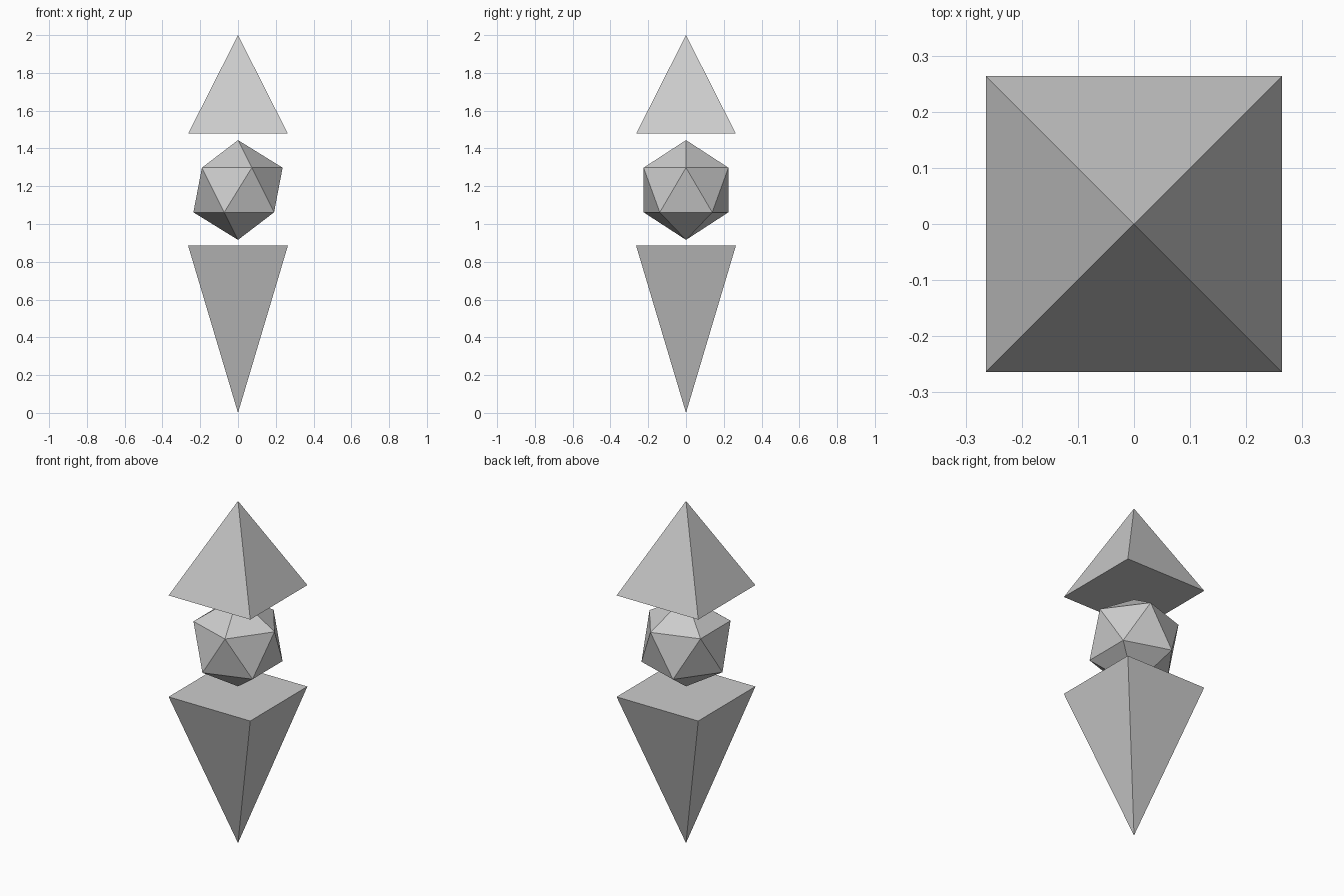
import bpy
from math import pi, sqrt

if "Cube" in bpy.data.objects:
    bpy.data.objects.remove(bpy.data.objects["Cube"])

HALF = 0.264  # half width of both pyramids


def pyramid(name, z_base, z_tip):
    """Closed square pyramid with sides parallel to x and y."""
    height = abs(z_tip - z_base)
    up = z_tip > z_base
    bpy.ops.mesh.primitive_cone_add(
        vertices=4,
        radius1=HALF * sqrt(2) if up else 0,
        radius2=0 if up else HALF * sqrt(2),
        depth=height,
        location=(0, 0, (z_base + z_tip) / 2),
        rotation=(0, 0, pi / 4))
    bpy.context.object.name = name


# Upper pyramid, pointing up
pyramid("upper_pyramid", 1.478, 2.0)

# Long lower pyramid, pointing down
pyramid("lower_pyramid", 0.885, 0.0)

# Floating icosahedron core between them
bpy.ops.mesh.primitive_ico_sphere_add(subdivisions=1, radius=0.264, location=(0, 0, 1.18))
bpy.context.object.name = "core_gem"
